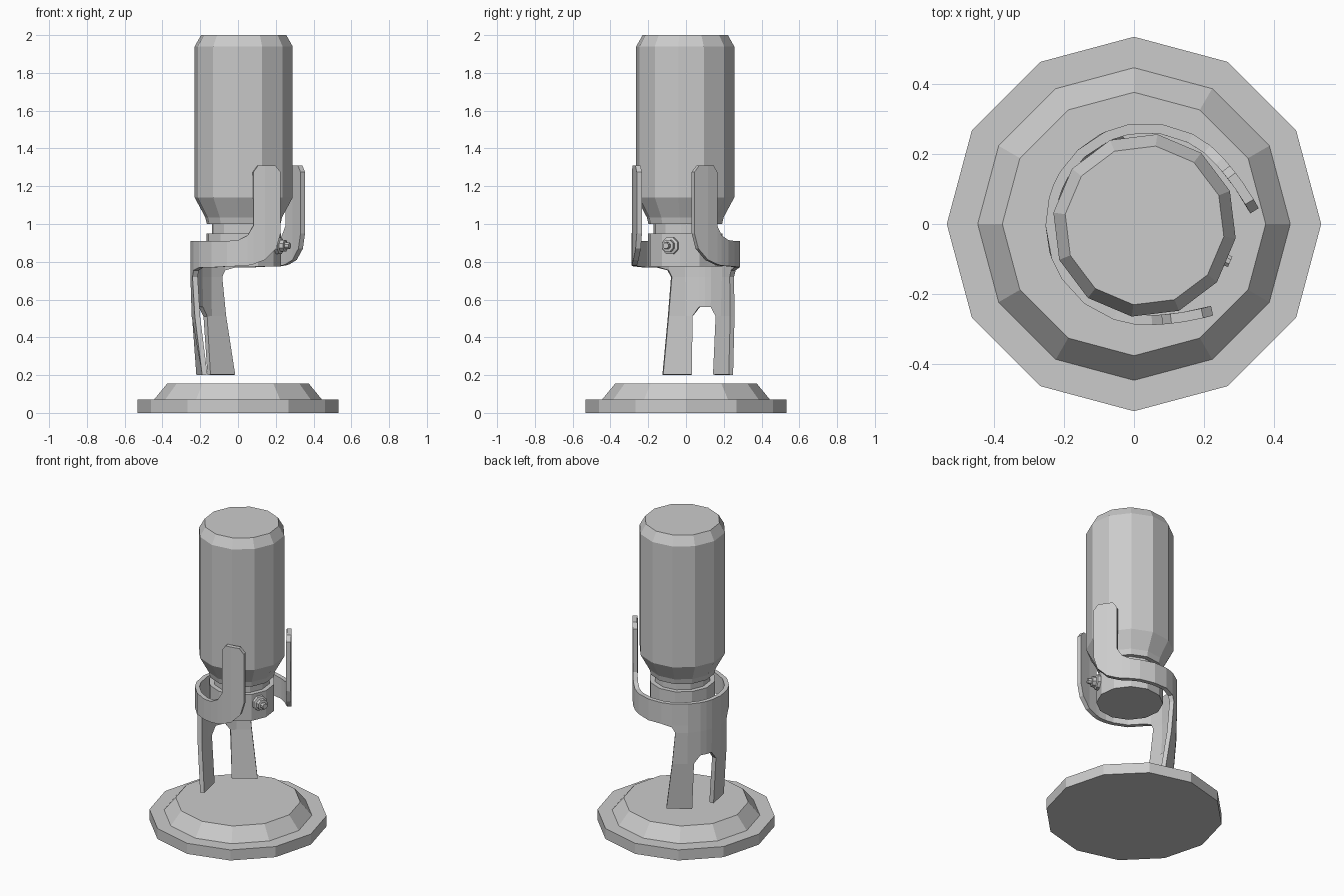
import bpy, bmesh
from math import sin, cos, radians, pi
from mathutils import Matrix, Vector

if "Cube" in bpy.data.objects:
    bpy.data.objects.remove(bpy.data.objects["Cube"])

AXIS = -23            # direction the bracket opens towards
MX = 0.03             # microphone axis offset in x


def finish(name, bm):
    me = bpy.data.meshes.new(name)
    bm.to_mesh(me)
    bm.free()
    ob = bpy.data.objects.new(name, me)
    bpy.context.collection.objects.link(ob)
    return ob


def lathe(name, profile, sides, phase=0, matrix=Matrix()):
    """Closed faceted solid of revolution from (radius, height), bottom to top."""
    bm = bmesh.new()
    rings = []
    for r, z in profile:
        angs = [radians(phase) + 2 * pi * i / sides for i in range(sides)]
        rings.append([bm.verts.new((r * cos(a), r * sin(a), z)) for a in angs])
    for lo, hi in zip(rings, rings[1:]):
        for i in range(sides):
            j = (i + 1) % sides
            bm.faces.new((lo[i], lo[j], hi[j], hi[i]))
    bm.faces.new(rings[0][::-1])
    bm.faces.new(rings[-1])
    bm.transform(matrix)
    return finish(name, bm)


# Stepped base plate
lathe("base", [(.533, 0), (.533, .07), (.445, .07), (.375, .155)], 12)

# Microphone body with collar and neck groove
lathe("microphone_body",
      [(.2, .775), (.2, .95), (.17, .95), (.17, 1.0), (.197, 1.0),
       (.205, 1.035), (.262, 1.14), (.262, 1.94), (.228, 2.0)],
      12, AXIS + 15, Matrix.Translation((MX, -.004, 0)))

# Side knob, pointing out through the opening of the bracket
turn = Matrix.Rotation(radians(AXIS), 4, 'Z') @ Matrix.Rotation(pi / 2, 4, 'Y')
lathe("knob", [(.048, .18), (.048, .212), (.034, .217), (.034, .24), (.02, .242), (.017, .265)],
      8, 22.5, Matrix.Translation((MX, -.004, .885)) @ turn)


# Bracket: half of a flat pattern (angle from the back, height), wrapped and mirrored
def wrap(off, z, side):
    r = .288
    if z < .6:
        r -= .03 * (.6 - z) / .4
    if off > 115:
        r += .034 * ((off - 115) / 34) ** 2
    a = radians(AXIS + 180 + side * off)
    return Vector((.036 + r * cos(a), r * sin(a), z))


patches = [
    # leg and crotch
    [(17, .2), (52, .2), (43, .51), (24, .51), (16, .51)],
    [(0, .56), (8, .56), (8, .72), (0, .72)],
    [(8, .56), (16, .51), (24, .51), (24, .72), (8, .72)],
    [(24, .51), (43, .51), (39, .72), (24, .72)],
    [(0, .72), (8, .72), (8, .77), (0, .77)],
    [(8, .72), (24, .72), (24, .77), (8, .77)],
    [(24, .72), (39, .72), (43, .755), (43, .77), (24, .77)],
    [(43, .755), (56, .77), (43, .77)],
    # upright arm
    [(122, .787), (134, .81), (134, 1.31), (127, 1.31), (122, 1.275), (122, .99)],
    [(134, .81), (145, .87), (149, .95), (149, 1.275), (144, 1.31), (134, 1.31)],
]
# band running round to the arm
band = [(0, .77, .91), (8, .77, .91), (24, .77, .91), (43, .77, .91),
        (56, .77, .91), (75, .77, .91), (94, .775, .91), (106, .777, .915),
        (116, .78, .94), (122, .787, .99)]
for (a, al, ah), (b, bl, bh) in zip(band, band[1:]):
    patches.append([(a, al), (b, bl), (b, bh), (a, ah)])

bm = bmesh.new()
for side in (1, -1):
    for patch in patches:
        bm.faces.new([bm.verts.new(wrap(o, z, side)) for o, z in patch[::side]])
bmesh.ops.remove_doubles(bm, verts=bm.verts, dist=.0005)
bracket = finish("bracket", bm)
mod = bracket.modifiers.new("thickness", 'SOLIDIFY')
mod.thickness = .028
mod.offset = -1
